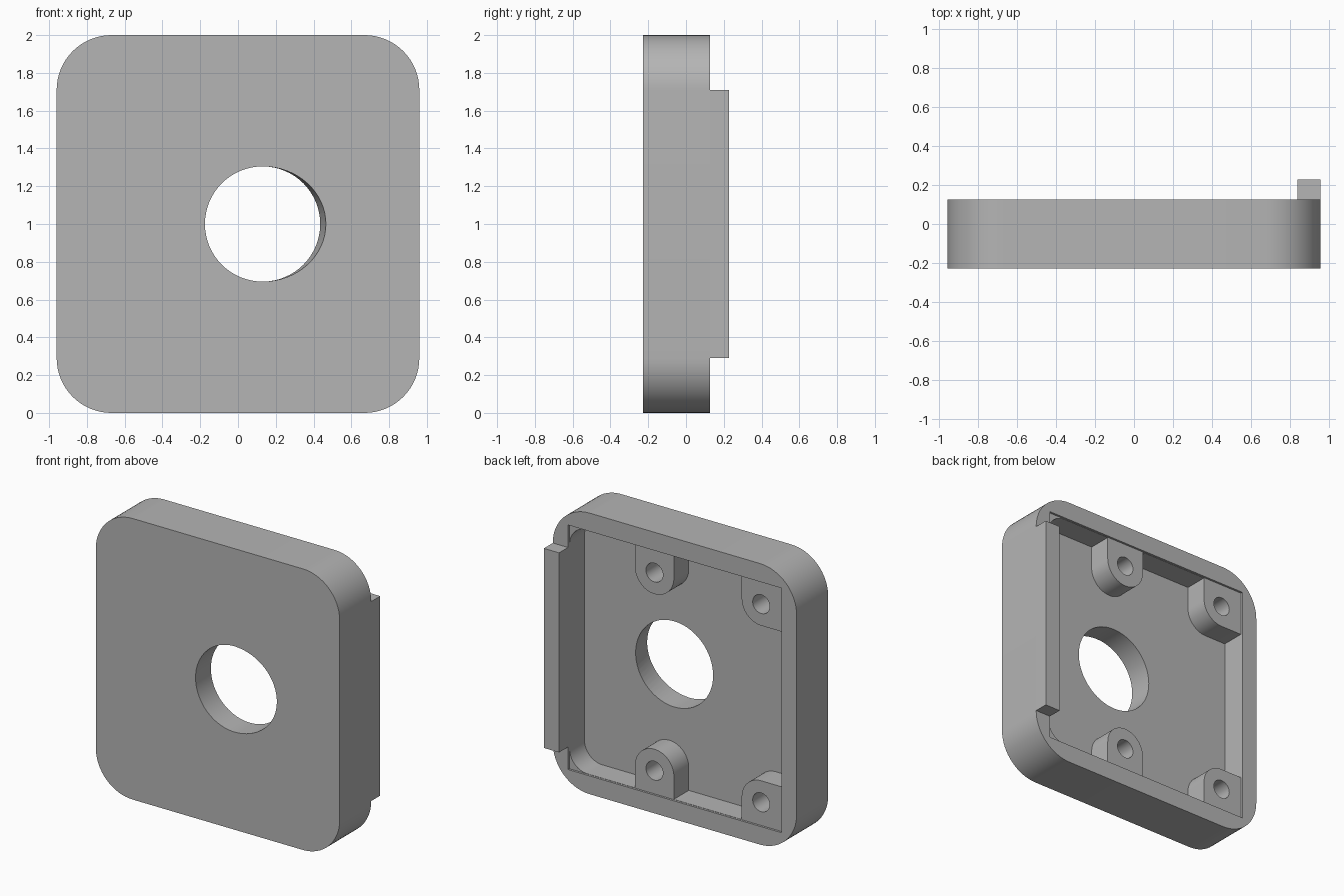
import bpy, bmesh
from math import sin, cos, pi, radians

cube = bpy.data.objects.get("Cube")
if cube:
    bpy.data.objects.remove(cube, do_unlink=True)

FRONT, BACK, LIP_END = -0.2275, 0.127, 0.2275
FLOOR = -0.055          # bottom of the cavity
SEAT = BACK - 0.015     # shallow cover seat and boss tops
IN_X, IN_LOW, IN_HIGH = 0.84, 0.13, 1.87

grey = bpy.data.materials.new("plain grey")
grey.use_nodes = True
colour = (0.46, 0.46, 0.46, 1)
grey.diffuse_color = colour
grey.node_tree.nodes["Principled BSDF"].inputs["Base Color"].default_value = colour


def circle(cx, cz, r, n=64, stretch=1.0):
    """Circle in xz; its +x half can be stretched."""
    pts = []
    for i in range(n):
        c = cos(2 * pi * i / n)
        pts.append((cx + r * c * (stretch if c > 0 else 1), cz + r * sin(2 * pi * i / n)))
    return pts


def rounded(x0, x1, z0, z1, radii, n=16):
    """Rectangle; corner radii in order: low left, low right, high right, high left."""
    corners = [(x0, z0, 1, 1), (x1, z0, -1, 1), (x1, z1, -1, -1), (x0, z1, 1, -1)]
    pts = []
    for k, ((x, z, sx, sz), r) in enumerate(zip(corners, radii)):
        if r == 0:
            pts.append((x, z))
            continue
        for i in range(n + 1):
            a = pi + pi / 2 * (k + i / n)
            pts.append((x + sx * r + r * cos(a), z + sz * r + r * sin(a)))
    return pts


def loft(name, front, back, y0, y1):
    """Closed solid between two matching xz outlines."""
    bm = bmesh.new()
    a = [bm.verts.new((x, y0, z)) for x, z in front]
    b = [bm.verts.new((x, y1, z)) for x, z in back]
    bm.faces.new(a)
    bm.faces.new(b[::-1])
    for i in range(len(a)):
        j = (i + 1) % len(a)
        bm.faces.new((a[j], a[i], b[i], b[j]))
    bmesh.ops.recalc_face_normals(bm, faces=bm.faces)
    mesh = bpy.data.meshes.new(name)
    bm.to_mesh(mesh)
    bm.free()
    mesh.materials.append(grey)
    obj = bpy.data.objects.new(name, mesh)
    bpy.context.collection.objects.link(obj)
    return obj


def select(obj):
    bpy.ops.object.select_all(action='DESELECT')
    obj.select_set(True)
    bpy.context.view_layer.objects.active = obj


def cut(obj, cutter):
    cutter.hide_render = True
    mod = obj.modifiers.new("cut", 'BOOLEAN')
    mod.operation, mod.solver, mod.object = 'DIFFERENCE', 'EXACT', cutter
    select(obj)
    bpy.ops.object.modifier_apply(modifier=mod.name)
    bpy.data.objects.remove(cutter, do_unlink=True)


def finish(obj):
    select(obj)
    bpy.ops.object.shade_smooth_by_angle(angle=radians(30))


# Housing with a cover seat, a cavity and the off-centre opening
outline = rounded(-0.96, 0.96, 0, 2, [0.29] * 4)
housing = loft("housing", outline, outline, FRONT, BACK)
seat = rounded(-IN_X, IN_X, IN_LOW, IN_HIGH, [0] * 4)
cut(housing, loft("seat_cutter", seat, seat, SEAT, BACK + 0.1))
cavity = rounded(-IN_X + 0.002, IN_X - 0.002, IN_LOW + 0.002, IN_HIGH - 0.002, [0, 0.14, 0.14, 0])
cut(housing, loft("cavity_cutter", cavity, cavity, FLOOR, BACK + 0.05))

# Opening widens towards the front on its left side
wide, narrow = circle(0.13, 1, 0.305, stretch=1.1), circle(0.13, 1, 0.305)
cut(housing, loft("opening_cutter", wide, narrow, FRONT - 0.001, FLOOR + 0.001))
finish(housing)

# Lip along the left edge of the back
lip = rounded(IN_X, 0.96, 0.29, 1.71, [0] * 4)
finish(loft("back_lip", lip, lip, BACK, LIP_END))

# Screw bosses against the top and bottom walls
R = 0.153
for level, z, wall in (("lower", 0.295, IN_LOW), ("upper", 1.705, IN_HIGH)):
    for side, x in (("middle", 0.17), ("corner", -0.67)):
        x0 = x - R if side == "middle" else -IN_X
        low, high = min(wall, z - R), max(wall, z + R)
        if level == "upper":
            low = z - R
            radii = [R if side == "middle" else 0, R, 0, 0]
        else:
            high = z + R
            radii = [0, 0, R, R if side == "middle" else 0]
        shape = rounded(x0, x + R, low, high, radii)
        boss = loft(f"{level}_{side}_boss", shape, shape, FLOOR, SEAT)
        hole = circle(x, z, 0.067, 32)
        cut(boss, loft("hole_cutter", hole, hole, FLOOR - 0.05, SEAT + 0.05))
        finish(boss)
